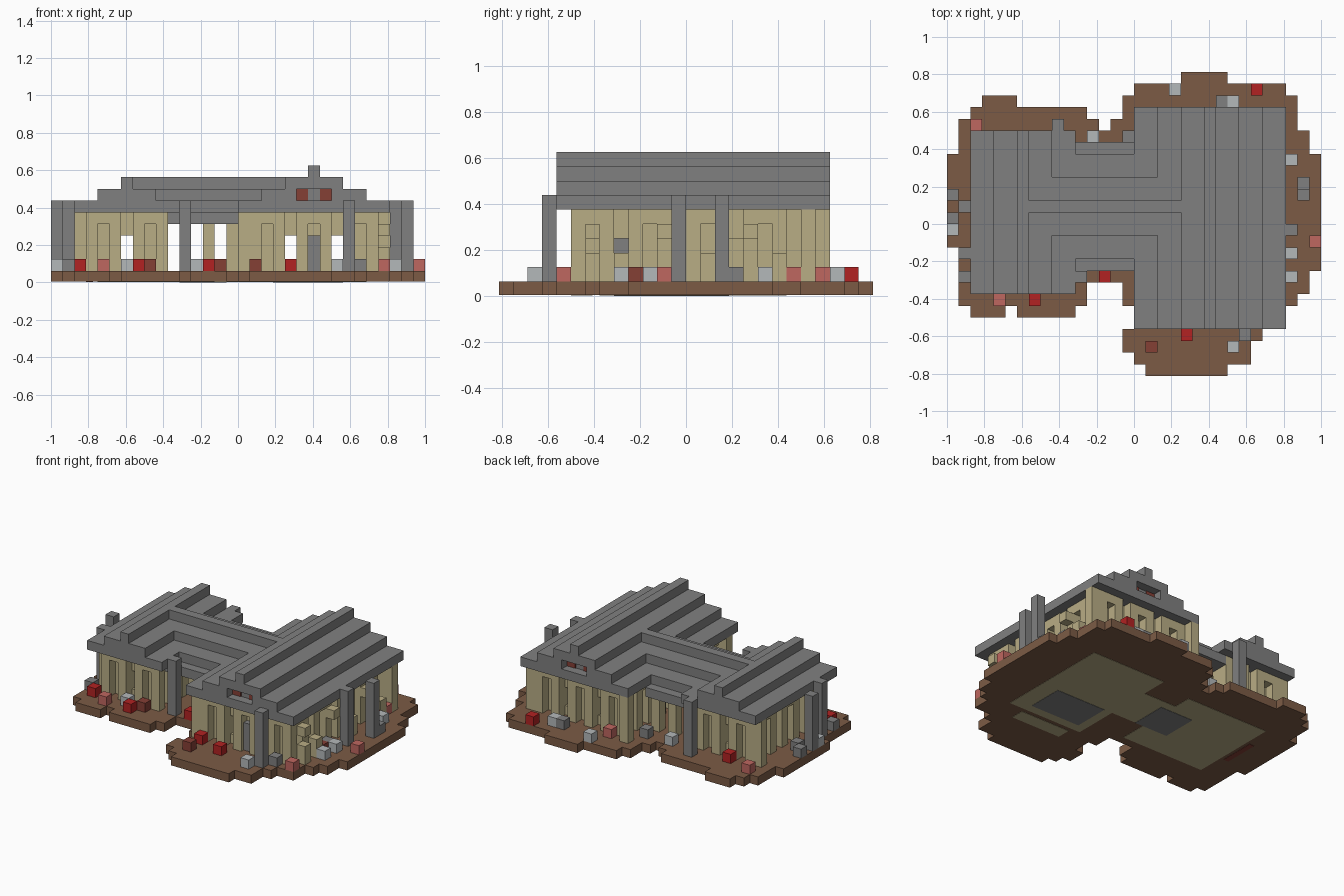
import bpy
import bmesh

if "Cube" in bpy.data.objects:
    bpy.data.objects.remove(bpy.data.objects["Cube"], do_unlink=True)

U = 0.0625          # one block
OX, OY = 16, 13     # blocks from the corner to the centre


def material(name, color):
    m = bpy.data.materials.new(name)
    m.use_nodes = True
    rgba = (*color, 1)
    m.diffuse_color = rgba
    node = m.node_tree.nodes["Principled BSDF"]
    node.inputs["Base Color"].default_value = rgba
    node.inputs["Roughness"].default_value = 0.9
    return m


EARTH = material("earth brown", (0.2, 0.105, 0.06))
STONE = material("stone grey", (0.216, 0.216, 0.216))
PALE = material("pale grey", (0.456, 0.479, 0.491))
SAND = material("sand wall", (0.485, 0.418, 0.235))
RED = material("red", (0.445, 0.016, 0.016))
PINK = material("faded red", (0.52, 0.135, 0.117))
MAROON = material("dark red", (0.235, 0.05, 0.036))


def build(name, mat, boxes):
    """Join boxes given as x0, x1, y0, y1, z0, z1 in blocks."""
    bm = bmesh.new()
    for x0, x1, y0, y1, z0, z1 in boxes:
        made = bmesh.ops.create_cube(bm, size=1)
        for v in made["verts"]:
            v.co.x = ((x1 if v.co.x > 0 else x0) - OX) * U
            v.co.y = ((y1 if v.co.y > 0 else y0) - OY) * U
            v.co.z = (z1 if v.co.z > 0 else z0) * U
    me = bpy.data.meshes.new(name)
    bm.to_mesh(me)
    bm.free()
    me.materials.append(mat)
    ob = bpy.data.objects.new(name, me)
    bpy.context.collection.objects.link(ob)
    return ob


def cell(x, y, z0, z1):
    return (x, x + 1, y, y + 1, z0, z1)


# Ragged ground slab: strips of x0, x1, y0, y1
strips = [(0, 1, 11, 19), (1, 2, 6, 22), (2, 3, 5, 23), (3, 5, 5, 24),
          (5, 6, 6, 24), (6, 11, 5, 23), (11, 12, 6, 23), (12, 13, 8, 22),
          (13, 14, 8, 21), (14, 15, 8, 22), (15, 16, 6, 24), (15, 16, 2, 4),
          (16, 17, 1, 25), (17, 20, 0, 25), (20, 24, 0, 26), (24, 26, 1, 25),
          (26, 27, 3, 25), (27, 29, 4, 25), (29, 30, 6, 24), (30, 31, 7, 21),
          (31, 32, 9, 19)]
build("ground", EARTH, [(*s, 0.06, 1) for s in strips])

# Floors showing on the underside
build("sand_floor", SAND, [(18, 27, 7, 20, 0.03, 0.1), (19, 25, 5, 6.5, 0.03, 0.1),
                           (4, 14, 9, 19, 0.03, 0.1), (14, 18, 12, 17, 0.03, 0.1)])
build("stone_floor", STONE, [(19, 25, 8, 12, 0, 0.09), (11, 15, 12, 16, 0, 0.09)])
build("door_mat", MAROON, [(3, 3.6, 12, 16, 0.03, 0.1)])


# Walls: an inner ring with window gaps and an outer ring of pilasters
def ring(x0, x1, y0, y1):
    for x in range(x0, x1):
        yield x, y0, x - x0
        yield x, y1 - 1, x - x0
    for y in range(y0 + 1, y1 - 1):
        yield x0, y, y - y0
        yield x1 - 1, y, y - y0


def house(name, x0, x1, y0, y1):
    boxes = []
    for x, y, i in ring(x0 + 1, x1 - 1, y0 + 1, y1 - 1):
        if i % 4 == 2:
            boxes += [cell(x, y, 1, 2), cell(x, y, 4, 6)]
        else:
            boxes.append(cell(x, y, 1, 6))
    for x, y, i in ring(x0, x1, y0, y1):
        corner = x in (x0, x1 - 1) and y in (y0, y1 - 1)
        if corner or i % 2 == 0:
            boxes.append(cell(x, y, 1, 6))
        elif i % 4 == 1:
            boxes.append(cell(x, y, 5, 6))
    build(name, SAND, boxes)


house("main_walls", 17, 28, 5, 22)
house("side_walls", 3, 10, 8, 20)

# Ledges and outer posts beside the walls
build("wall_ledges", SAND, [cell(28, y, 4, 5) for y in (6, 11, 17)]
      + [cell(28, y, 1, 3) for y in (8, 14, 19)]
      + [cell(28, 21, 1, 6), cell(16, 5, 1, 6), cell(16, 22, 1, 6),
         cell(2, 19, 1, 6), cell(2, 9, 1, 6), cell(28, 6, 1, 3)])

# Open passage columns between the two wings
build("passage_columns", SAND,
      [cell(x, y, 1, 5) for x in (13, 15) for y in (10, 18)])

# Stepped roof of the main wing, with a slit in each gable
build("main_roof", STONE, [
    (16, 29, 4, 23, 6, 7),
    (18, 27, 5, 22, 7, 8),
    (20, 25, 4, 23, 8, 9),
    (22, 23, 4, 23, 9, 10)]
    + [(x, x + 3, y, y + 1, 7, 8) for x in (18, 24) for y in (4, 22)])
build("gable_panels", MAROON, [(x, x + 1, y, y + 0.1, 7, 8)
                               for x in (21, 23) for y in (4.9, 22)])

# Stepped roof of the side wing
build("side_roof", STONE, [(2, 11, 7, 21, 6, 7), (4, 9, 7, 21, 7, 8),
                           (6, 7, 7, 21, 8, 9)])

# Stepped cross roof over the passage
build("passage_roof", STONE, [
    (10, 16, 9, 20, 5, 6),
    (11, 16, 10, 19, 6, 7),
    (9, 18, 12, 17, 7, 8),
    (7, 20, 14, 15, 8, 9)])

# Free-standing pillars
pillars = [(25, 3), (29, 12), (30, 15), (0, 13), (1, 10), (9, 21), (11, 8)]
build("pillars", STONE, [cell(x, y, 1, 7) for x, y in pillars])
build("front_door", STONE, [(22, 23, 5.4, 6, 1, 4)])

# Loose blocks on the ground
loose = [
    ("grey_blocks", STONE, [(0, 15), (1, 14), (1, 8), (15, 20), (23, 23),
                            (30, 16), (28, 10), (26, 4)]),
    ("pale_blocks", PALE, [(0, 12), (12, 20), (19, 24), (24, 23), (29, 18),
                           (24, 2), (29, 10), (6, 7), (29, 8)]),
    ("red_blocks", RED, [(26, 24), (13, 8), (7, 6), (20, 3), (17, 4),
                         (2, 7), (5, 20)]),
    ("faded_blocks", PINK, [(2, 21), (31, 11), (4, 6), (28, 4), (16, 6),
                            (28, 20), (18, 22)]),
    ("dark_red_blocks", MAROON, [(17, 2), (8, 7), (28, 9), (14, 9), (28, 18)]),
]
for name, mat, spots in loose:
    build(name, mat, [cell(x, y, 1, 2) for x, y in spots])
